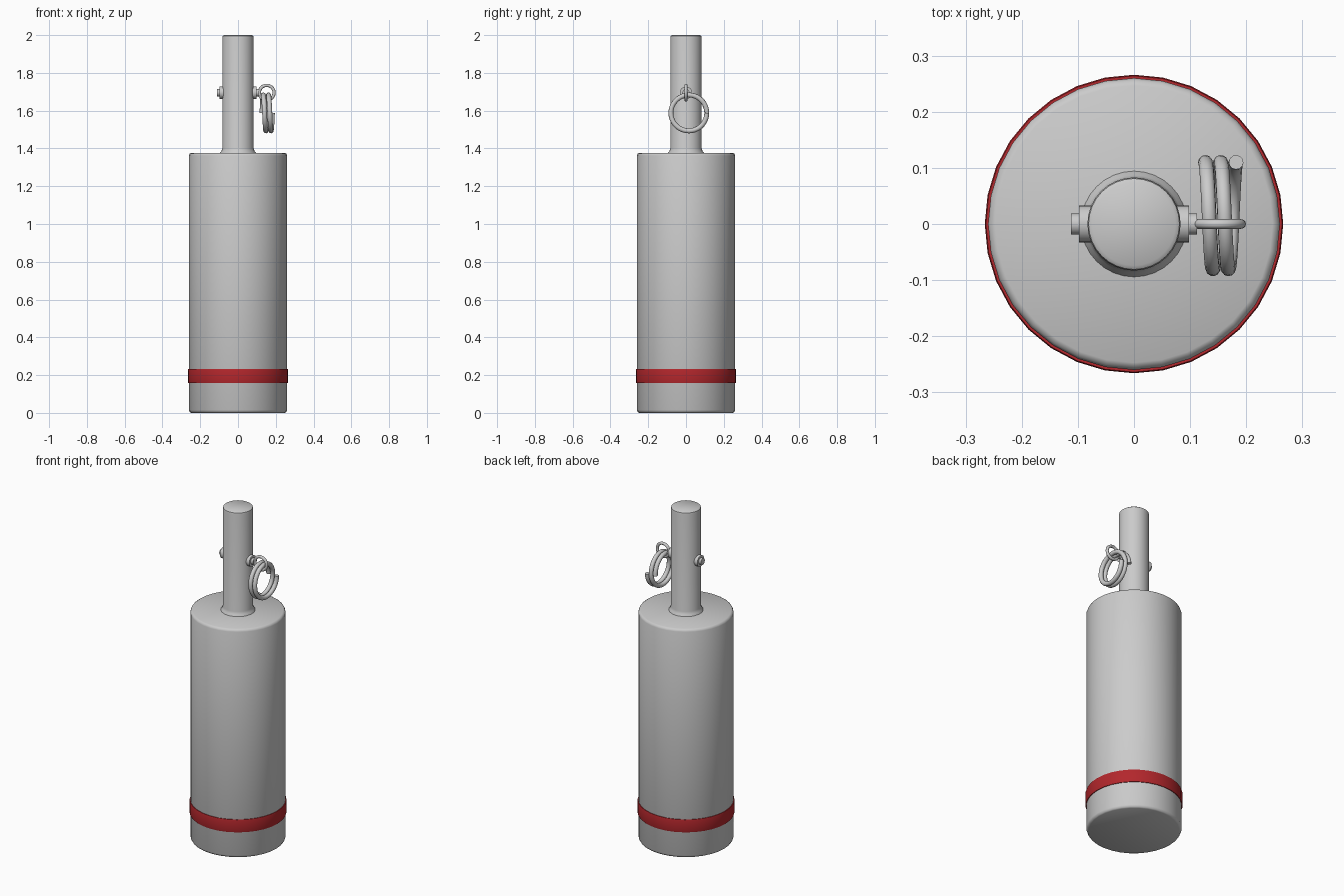
import bpy, bmesh
from math import sin, cos, pi, radians
from mathutils import Matrix

if "Cube" in bpy.data.objects:
    bpy.data.objects.remove(bpy.data.objects["Cube"])


def smooth(ob, angle=40):
    bpy.ops.object.select_all(action='DESELECT')
    ob.select_set(True)
    bpy.context.view_layer.objects.active = ob
    bpy.ops.object.shade_smooth_by_angle(angle=radians(angle))


def lathe(name, profile, sides=32, matrix=Matrix(), closed=False):
    """Revolve (radius, height) points about z; open profiles get end caps."""
    bm = bmesh.new()
    rings = [[bm.verts.new((r * cos(2 * pi * i / sides), r * sin(2 * pi * i / sides), z))
              for i in range(sides)] for r, z in profile]
    pairs = list(zip(rings, rings[1:]))
    if closed:
        pairs.append((rings[-1], rings[0]))
    else:
        bm.faces.new(rings[0])
        bm.faces.new(rings[-1])
    for a, b in pairs:
        for i in range(sides):
            j = (i + 1) % sides
            bm.faces.new((a[i], a[j], b[j], b[i]))
    bm.transform(matrix)
    bmesh.ops.recalc_face_normals(bm, faces=bm.faces)
    me = bpy.data.meshes.new(name)
    bm.to_mesh(me)
    bm.free()
    ob = bpy.data.objects.new(name, me)
    bpy.context.collection.objects.link(ob)
    smooth(ob)
    return ob


# main cylinder with softened rims
lathe("body", [(0.247, 0), (0.255, 0.004), (0.26, 0.015),
               (0.26, 1.362), (0.256, 1.372), (0.247, 1.377)])

# red band near the base
band = lathe("red_band", [(0.255, 0.157), (0.264, 0.157), (0.266, 0.165),
                          (0.266, 0.225), (0.264, 0.233), (0.255, 0.233)], closed=True)
red = bpy.data.materials.new("red")
red.diffuse_color = (0.45, 0.02, 0.025, 1)
red.use_nodes = True
red.node_tree.nodes["Principled BSDF"].inputs["Base Color"].default_value = red.diffuse_color
band.data.materials.append(red)

# stem with flared foot
lathe("stem", [(0.096, 1.37), (0.094, 1.378), (0.087, 1.387), (0.083, 1.402),
               (0.083, 1.985), (0.081, 1.995), (0.074, 2.0)])

# cross pin with stepped ends, lying along x
to_x = Matrix.Translation((0, 0, 1.695)) @ Matrix.Rotation(pi / 2, 4, 'Y')
lathe("cross_pin", [(0.019, -0.112), (0.019, -0.098), (0.033, -0.098),
                    (0.033, 0.098), (0.019, 0.098), (0.019, 0.112)], 24, to_x)

# small link ring through the pin end
bpy.ops.mesh.primitive_torus_add(major_radius=0.039, minor_radius=0.0085, major_segments=32,
                                 minor_segments=12, location=(0.152, 0, 1.695),
                                 rotation=(pi / 2, 0, 0))
link = bpy.context.object
link.name = "link_ring"
smooth(link)

# split ring: two-turn coil around x
curve = bpy.data.curves.new("split_ring", 'CURVE')
curve.dimensions = '3D'
curve.bevel_depth = 0.013
curve.bevel_resolution = 4
curve.use_fill_caps = True
steps = 72
spline = curve.splines.new('POLY')
spline.points.add(steps)
for i, p in enumerate(spline.points):
    t = i / steps
    a = 4 * pi * t
    p.co = (0.127 + 0.055 * t, 0.015 + 0.095 * cos(a), 1.588 + 0.095 * sin(a), 1)
coil = bpy.data.objects.new("split_ring", curve)
bpy.context.collection.objects.link(coil)
bpy.ops.object.select_all(action='DESELECT')
coil.select_set(True)
bpy.context.view_layer.objects.active = coil
bpy.ops.object.convert(target='MESH')
smooth(bpy.context.object)
